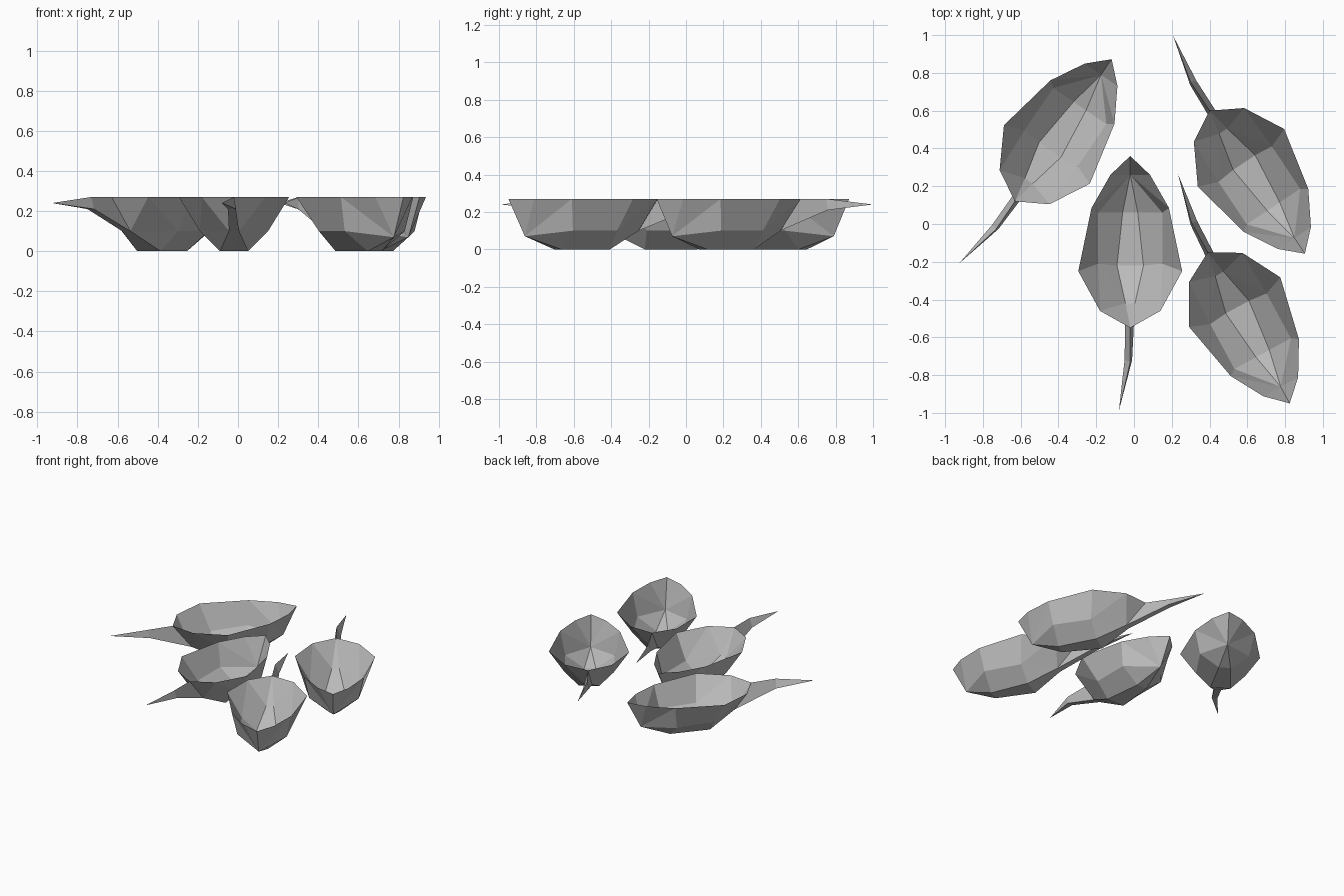
import bpy, bmesh, math

cube = bpy.data.objects.get("Cube")
if cube:
    bpy.data.objects.remove(cube, do_unlink=True)

grey = bpy.data.materials.new("plain_grey")
grey.use_nodes = True
colour = (0.5, 0.5, 0.5, 1)
grey.diffuse_color = colour
grey.node_tree.nodes["Principled BSDF"].inputs["Base Color"].default_value = colour

RIM, MID = 0.27, 0.1

# One half of the shell: x runs from stern to tip, y is the half width
HALF = {
    "stern": (0, 0, RIM), "rim_a": (0.09, 0.16, RIM), "rim_b": (0.30, 0.275, RIM),
    "rim_c": (0.635, 0.205, RIM), "rim_d": (0.81, 0.105, RIM), "tip": (0.91, 0, RIM),
    "heel": (0.13, 0.025, MID), "mid_b": (0.34, 0.17, MID), "mid_c": (0.61, 0.17, MID),
    "bow": (0.81, 0, 0.07), "base_b": (0.33, 0.07, 0), "base_c": (0.61, 0.04, 0),
}
SIDE_FACES = [
    "stern rim_a heel", "rim_a rim_b mid_b", "rim_a mid_b heel",
    "rim_b rim_c mid_c mid_b", "rim_c rim_d bow", "rim_c bow mid_c",
    "rim_d tip bow", "heel mid_b base_b", "mid_b mid_c base_c base_b",
    "mid_c bow base_c",
]
# Chains of points closed across the centre line
CENTRE_FACES = [("stern", "heel"), ("heel", "base_b"),
                ("base_b", "base_c"), ("base_c", "bow")]


def finish(bm, name):
    bmesh.ops.recalc_face_normals(bm, faces=bm.faces[:])
    mesh = bpy.data.meshes.new(name)
    bm.to_mesh(mesh)
    bm.free()
    mesh.materials.append(grey)
    return mesh


def shell_mesh():
    bm = bmesh.new()
    sides = {1: {}, -1: {}}
    for name, (x, y, z) in HALF.items():
        sides[1][name] = bm.verts.new((x, y, z))
        sides[-1][name] = bm.verts.new((x, -y, z)) if y else sides[1][name]
    for side in sides.values():
        for face in SIDE_FACES:
            bm.faces.new([side[n] for n in face.split()])
    for a, b in CENTRE_FACES:
        loop = [sides[1][a], sides[1][b], sides[-1][b], sides[-1][a]]
        bm.faces.new(list(dict.fromkeys(loop)))
    return finish(bm, "shell")


def stem_mesh():
    bm = bmesh.new()
    root = [bm.verts.new(p) for p in (HALF["stern"], (0.13, 0.025, MID), (0.13, -0.025, MID))]
    bend = [bm.verts.new(p) for p in ((-0.18, 0, RIM), (-0.17, 0.03, 0.21), (-0.17, -0.01, 0.21))]
    point = bm.verts.new((-0.44, 0.06, 0.24))
    for i in range(3):
        j = (i + 1) % 3
        bm.faces.new((root[i], root[j], bend[j], bend[i]))
        bm.faces.new((bend[i], bend[j], point))
    return finish(bm, "stem")


shell, stem = shell_mesh(), stem_mesh()

# Stern and tip positions of each pod
PODS = {
    "centre": ((-0.02, -0.55), (-0.02, 0.36)),
    "back_right": ((-0.63, 0.12), (-0.12, 0.87)),
    "back_left": ((0.40, 0.60), (0.90, -0.15)),
    "front_left": ((0.39, -0.15), (0.83, -0.96)),
}
for place, ((sx, sy), (tx, ty)) in PODS.items():
    for part, mesh in (("shell", shell), ("stem", stem)):
        ob = bpy.data.objects.new(f"{place}_{part}", mesh)
        ob.location = (sx, sy, 0)
        ob.rotation_euler.z = math.atan2(ty - sy, tx - sx)
        bpy.context.collection.objects.link(ob)
